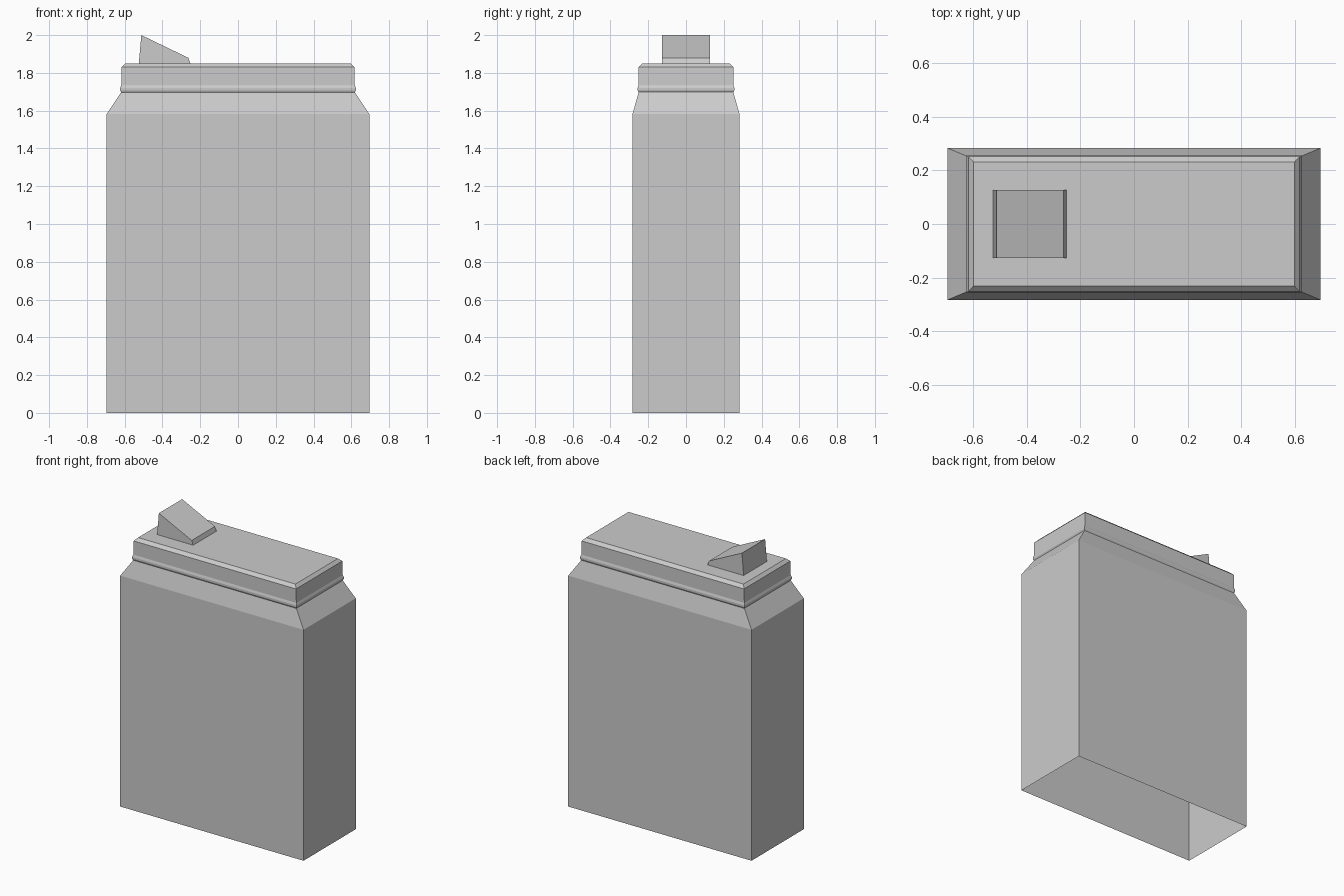
import bpy, bmesh

if "Cube" in bpy.data.objects:
    bpy.data.objects.remove(bpy.data.objects["Cube"])


def make_object(name, bm):
    bmesh.ops.recalc_face_normals(bm, faces=bm.faces)
    mesh = bpy.data.meshes.new(name)
    bm.to_mesh(mesh)
    bm.free()
    obj = bpy.data.objects.new(name, mesh)
    bpy.context.collection.objects.link(obj)
    return obj


def loft_rectangles(name, rings, cap_top=False):
    """Join stacked rectangles given as (half width, half depth, height)."""
    bm = bmesh.new()
    loops = [[bm.verts.new((sx * w, sy * d, z))
              for sx, sy in ((-1, -1), (1, -1), (1, 1), (-1, 1))]
             for w, d, z in rings]
    for low, high in zip(loops, loops[1:]):
        for i in range(4):
            j = (i + 1) % 4
            bm.faces.new((low[i], low[j], high[j], high[i]))
    if cap_top:
        bm.faces.new(loops[-1])
    return make_object(name, bm)


def extrude_profile(name, profile, half_depth):
    """Extrude an (x, z) outline along y."""
    bm = bmesh.new()
    face = bm.faces.new([bm.verts.new((x, -half_depth, z)) for x, z in profile])
    result = bmesh.ops.extrude_face_region(bm, geom=[face])
    moved = [v for v in result["geom"] if isinstance(v, bmesh.types.BMVert)]
    bmesh.ops.translate(bm, verts=moved, vec=(0, 2 * half_depth, 0))
    return make_object(name, bm)


# Container body with sloped shoulders, open underneath
loft_rectangles("body", [
    (0.695, 0.283, 0.0),
    (0.695, 0.283, 1.583),
    (0.617, 0.250, 1.70),
])

# Lid with a small rim at its base and a chamfered top
loft_rectangles("lid", [
    (0.617, 0.250, 1.695),
    (0.624, 0.256, 1.708),
    (0.624, 0.256, 1.72),
    (0.618, 0.251, 1.735),
    (0.616, 0.251, 1.83),
    (0.597, 0.230, 1.85),
], cap_top=True)

# Raised pouring flap
extrude_profile("pouring_flap", [
    (-0.525, 1.85), (-0.252, 1.85), (-0.263, 1.88), (-0.512, 2.0),
], 0.126)
